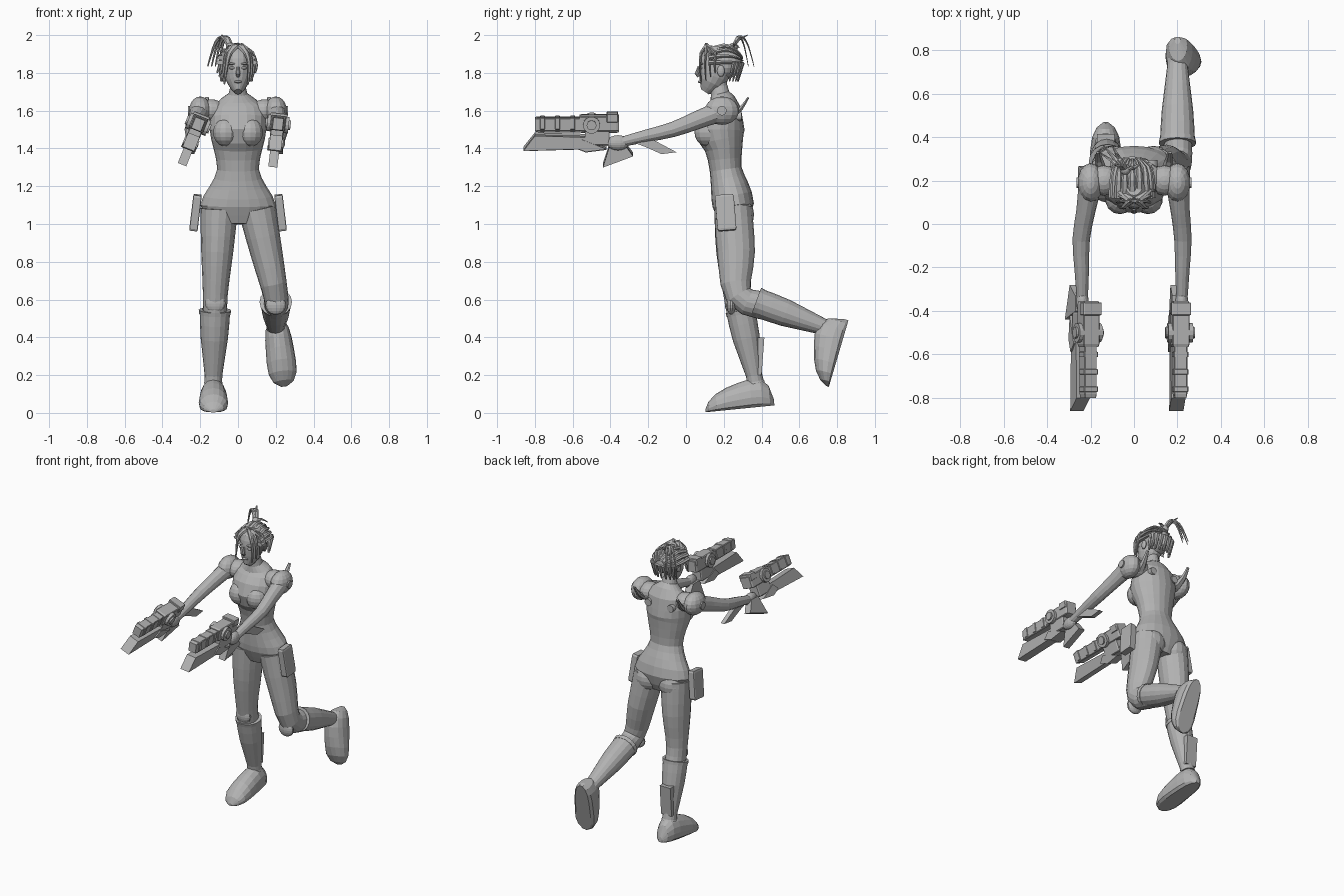
import bpy
import bmesh
import math
from mathutils import Matrix, Vector

default_cube = bpy.data.objects.get("Cube")
if default_cube:
    bpy.data.objects.remove(default_cube, do_unlink=True)

# One plain grey for the whole figure
shade = 0.45
colour = (shade, shade, shade, 1)
grey = bpy.data.materials.new("plain grey")
grey.use_nodes = True
grey.diffuse_color = colour
grey.node_tree.nodes["Principled BSDF"].inputs["Base Color"].default_value = colour


def finish(bm, name, matrix):
    """Turn a bmesh into a named, flat shaded object."""
    bm.transform(matrix)
    bmesh.ops.recalc_face_normals(bm, faces=bm.faces)
    mesh = bpy.data.meshes.new(name)
    bm.to_mesh(mesh)
    bm.free()
    mesh.materials.append(grey)
    bpy.context.collection.objects.link(bpy.data.objects.new(name, mesh))


def skin(name, loops, matrix=Matrix()):
    """Bridge a row of equal point loops and cap both ends."""
    bm = bmesh.new()
    rows = [[bm.verts.new(point) for point in loop] for loop in loops]
    for low, high in zip(rows, rows[1:]):
        for i in range(len(low)):
            bm.faces.new((low[i - 1], low[i], high[i], high[i - 1]))
    bm.faces.new(rows[0])
    bm.faces.new(rows[-1])
    finish(bm, name, matrix)


def spline(rings, steps):
    """Fill in a smooth row of rings through the given ones."""
    padded = [rings[0], *rings, rings[-1]]
    filled = []
    for a, b, c, d in zip(padded, padded[1:], padded[2:], padded[3:]):
        for step in range(steps):
            f = step / steps
            curve = (a - b) * 2 - b * 3 + c * 4 - d
            twist = (b - c) * 3 - a + d
            filled.append(b + ((c - a) * f + curve * f ** 2 + twist * f ** 3) / 2)
    return filled + [rings[-1]]


def ring(centre, wide, deep=None):
    return Vector((*centre, wide, deep or wide))


def limb(name, rings, sides=16, steps=3):
    """Tube through elliptical rings, square to its own path."""
    rings = spline(rings, steps)
    centres = [Vector(r[:3]) for r in rings]
    loops = []
    for i, (centre, r) in enumerate(zip(centres, rings)):
        after = centres[min(i + 1, len(rings) - 1)]
        along = (after - centres[max(i - 1, 0)]).normalized()
        deep = along.cross(Vector((1, 0, 0))).normalized()
        wide = deep.cross(along)
        angles = [math.tau * k / sides for k in range(sides)]
        loops.append([centre + wide * r[3] * math.cos(a) + deep * r[4] * math.sin(a)
                      for a in angles])
    skin(name, loops)


def strand(name, points, radius):
    """Tapered lock of hair along a path."""
    taper = [radius * (1 - i / len(points)) for i in range(len(points))]
    limb(name, [ring(p, r, r * 0.6) for p, r in zip(points, taper)], sides=6, steps=2)


def ball(name, centre, radii, segments=14):
    bm = bmesh.new()
    bmesh.ops.create_uvsphere(bm, u_segments=segments, v_segments=10, radius=1)
    finish(bm, name, Matrix.LocRotScale(Vector(centre), None, Vector(radii)))


def box(name, centre, size, matrix):
    bm = bmesh.new()
    bmesh.ops.create_cube(bm, size=1)
    bmesh.ops.bevel(bm, geom=bm.edges[:], offset=0.06, segments=1, affect='EDGES')
    finish(bm, name, matrix @ Matrix.LocRotScale(Vector(centre), None, Vector(size)))


def disc(name, centre, radius, length, axis='Y', matrix=Matrix()):
    bm = bmesh.new()
    bmesh.ops.create_cone(bm, cap_ends=True, segments=14, radius1=radius,
                          radius2=radius, depth=length)
    turn = Matrix.Rotation(math.pi / 2, 4, axis)
    finish(bm, name, matrix @ Matrix.Translation(centre) @ turn)


def plate(name, profile, half, matrix):
    """Side profile in y and z, given thickness along x."""
    skin(name, [[(x, y, z) for y, z in profile] for x in (-half, half)], matrix)


# Torso, as centre depth, height, half width and half depth
limb("torso", [ring((0, y, z), wide, deep) for y, z, wide, deep in (
    (.25, 1, .13, .07), (.25, 1.1, .2, .11), (.23, 1.2, .15, .1), (.21, 1.29, .11, .085),
    (.2, 1.4, .13, .1), (.18, 1.5, .15, .13), (.2, 1.62, .14, .09),
    (.18, 1.69, .05, .05), (.17, 1.76, .04, .045))], sides=20, steps=2)


def leg(side, hip, knee, ankle):
    """Bare leg, flared boot shaft, cuff rim and knee guard."""
    hip, knee, ankle = Vector(hip), Vector(knee), Vector(ankle)
    thigh, calf = hip.lerp(knee, 0.5), knee.lerp(ankle, 0.4)
    limb(side + "_leg", [ring(hip, .1), ring(thigh, .085, .1), ring(knee, .066, .072),
                         ring(calf, .063, .072), ring(ankle, .042)])
    top, end = knee.lerp(ankle, 0.25), knee.lerp(ankle, 1.1)
    limb(side + "_boot_shaft", [ring(top, .08, .076), ring(top.lerp(ankle, 0.4), .072),
                                ring(ankle, .047, .043), ring(end, .05)], steps=2)
    rim = top.lerp(knee, 0.2)
    limb(side + "_boot_cuff", [ring(rim, .086, .08), ring(top, .083, .078)], steps=1)
    ball(side + "_knee_guard", knee + Vector((0, -.04, -.05)), (.055, .025, .05))


leg("right", (-.1, .25, 1.08), (-.12, .27, .63), (-.13, .36, .2))
leg("left", (.1, .25, 1.08), (.2, .28, .62), (.2, .73, .455))
calf_panel = [(.37, .4), (.415, .4), (.4, .2), (.37, .2)]
plate("right_calf_panel", calf_panel, .04, Matrix.Translation((-.13, 0, 0)))


def foot(name, heel, forward, up, length=0.37, stations=9, sides=16):
    """Rounded shoe with a flat sole, lofted from heel to toe."""
    forward = Vector(forward).normalized()
    across = Vector(up).cross(forward).normalized()
    rise = forward.cross(across)
    loops = []
    for station in range(stations):
        # Stations crowd together at the heel and the toe
        t = (1 - math.cos(math.pi * (station + 0.4) / (stations - 0.2))) / 2
        rounding = (1 - abs(2 * t - 1) ** 4) ** 0.5
        wide = (.065 + .02 * t) * rounding
        tall = .17 * (1 - .55 * t ** 1.5) * rounding
        spine = Vector(heel) + forward * length * t
        angles = [math.tau * k / sides for k in range(sides)]
        loops.append([spine + across * wide * math.cos(a)
                      + rise * max(0, tall * (.35 + .65 * math.sin(a))) for a in angles])
    skin(name, loops)


foot("right_foot", (-.13, .47, .04), (0, -1, -.1), (0, -.1, 1))
foot("left_foot", (.2, .86, .49), (.12, -.28, -.95), (0, -.95, .3))

# Arms, shoulder armour, forearm fins, pouches and body details
fin = [(-.33, 1.45), (-.2, 1.46), (-.05, 1.38), (-.13, 1.37), (-.22, 1.41)]
for side, s, spread in (("left", 1, 1), ("right", -1, -1.08)):
    shoulder = Vector((s * .2, .19, 1.6))
    elbow = Vector((spread * .225, -.07, 1.5))
    wrist = Vector((spread * .22, -.36, 1.43))
    limb(side + "_arm", [ring(shoulder, .055), ring(shoulder.lerp(elbow, 0.5), .044, .048),
                         ring(elbow, .04), ring(elbow.lerp(wrist, 0.5), .033),
                         ring(wrist, .025)], sides=12, steps=2)
    ball(side + "_shoulder", (s * .14, .2, 1.6), (.075, .07, .06))
    ball(side + "_shoulder_guard", shoulder, (.06, .09, .075))
    disc(side + "_shoulder_stud", shoulder + Vector((s * .055, 0, 0)), .025, .02)
    plate(side + "_forearm_fin", fin, .014, Matrix.Translation((elbow.x, 0, 0)))
    ball(side + "_hand", wrist, (.03, .06, .04))
    strand(side + "_back_spike", [(s * .15, .24, 1.57), (s * .16, .29, 1.61),
                                  (s * .165, .33, 1.67)], .03)
    disc(side + "_back_port", (s * .085, .28, 1.57), .024, .03, axis='X')
    tilt = Matrix.Rotation(-s * .12, 4, 'Y') @ Matrix.Rotation(.08, 4, 'X')
    hang = Matrix.Translation((s * .225, .21, 1.06))
    box(side + "_hip_pouch", (0, 0, 0), (.045, .1, .19), hang @ tilt)
    ball(side + "_chest", (s * .065, .115, 1.485), (.068, .07, .075))
    ball(side + "_seat", (s * .09, .29, 1.05), (.085, .07, .085))


def gun(side, x, roll):
    """Heavy pistol with a blade slung under its barrel, set about its drum."""
    place = Matrix.Translation((x, -.5, 1.5)) @ Matrix.Rotation(roll, 4, 'Y')
    name = side + "_gun_"
    box(name + "barrel", (0, -.15, .03), (.06, .3, .07), place)
    box(name + "receiver", (0, .04, .035), (.08, .21, .08), place)
    box(name + "trigger_block", (0, .03, -.04), (.07, .13, .08), place)
    box(name + "rear_sight", (0, .11, .065), (.09, .06, .045), place)
    for y in (-.1, -.18, -.26):
        box(name + "barrel_band", (0, y, .035), (.07, .025, .065), place)
    plate(name + "blade", [(-.36, -.11), (-.3, -.03), (.04, -.04), (-.03, -.1)], .033, place)
    plate(name + "guard", [(-.09, -.09), (-.05, -.05), (.08, -.1), (-.03, -.115)], .04, place)
    plate(name + "grip", [(.06, -.2), (.1, -.07), (.17, -.07), (.22, -.14)], .024, place)
    disc(name + "drum", (0, 0, .03), .045, .115, matrix=place)
    disc(name + "drum_hub", (0, 0, .03), .026, .135, matrix=place)


gun("left", .208, .12)
gun("right", -.222, .38)

# Head and face
limb("head", [ring((0, y, z), wide, deep) for y, z, wide, deep in (
    (.1, 1.7, .02, .025), (.13, 1.75, .058, .066), (.155, 1.82, .072, .09),
    (.17, 1.89, .07, .09), (.18, 1.935, .04, .05))], steps=2)
limb("nose", [ring((0, .068, 1.835), .006), ring((0, .058, 1.795), .012),
              ring((0, .067, 1.78), .008)], sides=8, steps=1)
ball("lips", (0, .076, 1.753), (.02, .012, .008))
for side, s in (("left", 1), ("right", -1)):
    ball(side + "_eye", (s * .031, .078, 1.826), (.016, .01, .008))
    ball(side + "_brow", (s * .034, .08, 1.848), (.025, .012, .006))
    ball(side + "_ear", (s * .074, .185, 1.81), (.012, .02, .03))

# Hair cap with locks swept back over it and hanging at the nape
crown = Vector((-.008, .2, 1.855))
ball("hair_cap", crown, (.084, .1, .09))
locks = 9
for k in range(locks):
    angle = math.pi * (k / (locks - 1) - 0.5)
    across, rise = .088 * math.sin(angle), .092 * math.cos(angle)
    strand("swept_lock", [crown + Vector((across * narrow, back, rise * high))
                          for narrow, back, high in ((1, -.08, .7), (1, 0, 1),
                                                     (.9, .06, .8), (.4, .1, .3))], .022)
    nape = crown + Vector((across * .9, .03 + rise * .5, -.1))
    strand("nape_lock", [nape + Vector((0, h / 4, h)) for h in (.1, .05, 0)], .02)

# Fringe falling either side of the face
for s in (-1, 1):
    for k in range(4):
        out, back = s * (.06 + .012 * k), .08 + .025 * k
        strand("fringe_lock", [(s * .01, .11, 1.945), (out * .75, back, 1.905),
                               (out, back - .005, 1.84),
                               (out * 1.05 - .01, back, 1.74 + .02 * k)], .019)

# Tied tail arching up and over to the right, with loose ends
tie = Vector((-.04, .25, 1.935))
ball("hair_tie", tie, (.025, .025, .024))
for k in range(4):
    reach, trail = -.12 + .02 * k, .08 + .03 * (k % 2)
    strand("tail_lock", [tie + Vector((reach * f, trail * f, .3 * f - .4 * f * f))
                         for f in (0, .25, .5, .75, 1)], .017)
strand("upright_lock", [tie, tie + Vector((-.02, .03, .04)), tie + Vector((-.045, .075, .065))], .014)
strand("short_lock", [tie, tie + Vector((.04, .01, .02)), tie + Vector((.07, .03, 0))], .014)
